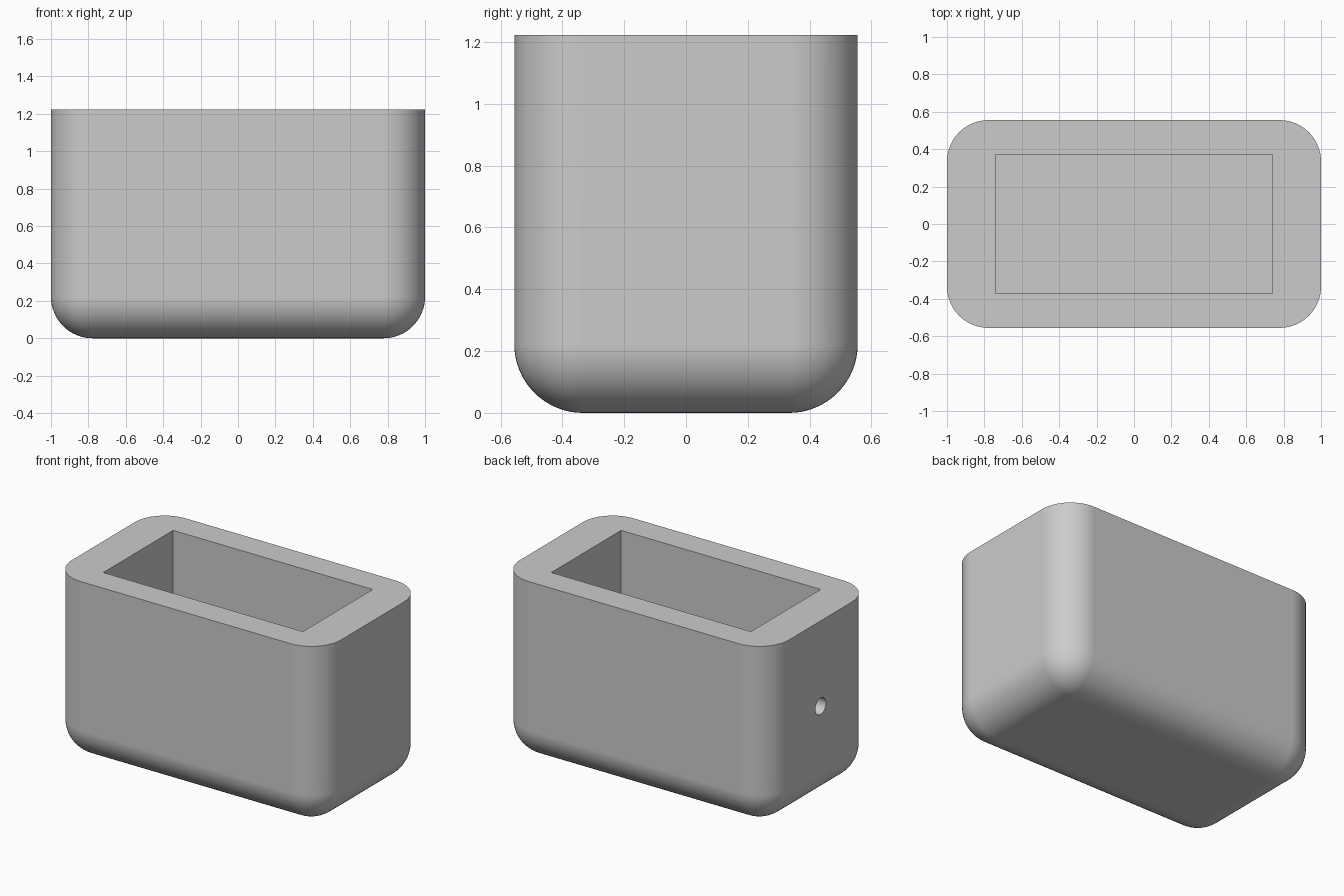
import bpy
import bmesh
import math
from mathutils import Matrix, Vector

cube = bpy.data.objects.get("Cube")
if cube:
    bpy.data.objects.remove(cube, do_unlink=True)

# Overall sizes
LENGTH, DEPTH, HEIGHT = 2.0, 1.111, 1.222
RADIUS = 0.222
POCKET_LENGTH, POCKET_DEPTH, FLOOR = 1.482, 0.741, 0.185
HOLE_RADIUS, HOLE_HEIGHT = 0.056, 0.649

grey = bpy.data.materials.new("plain_grey")
grey.use_nodes = True
colour = (0.6, 0.6, 0.6, 1.0)
grey.diffuse_color = colour
grey.node_tree.nodes["Principled BSDF"].inputs["Base Color"].default_value = colour


def make_object(name, bm):
    mesh = bpy.data.meshes.new(name)
    bm.to_mesh(mesh)
    bm.free()
    mesh.materials.append(grey)
    obj = bpy.data.objects.new(name, mesh)
    bpy.context.collection.objects.link(obj)
    return obj


def box(size, bottom):
    bm = bmesh.new()
    centre = Vector((0, 0, bottom + size[2] / 2))
    bmesh.ops.create_cube(bm, size=1, matrix=Matrix.Translation(centre) @ Matrix.Diagonal((*size, 1)))
    return bm


# Body: block with rounded uprights and underside, flat rim on top
bm = box((LENGTH, DEPTH, HEIGHT), 0)
rounded = [e for e in bm.edges if min(v.co.z for v in e.verts) < HEIGHT / 2]
bmesh.ops.bevel(bm, geom=rounded, offset=RADIUS, segments=16, profile=0.5,
                affect='EDGES', clamp_overlap=False)
body = make_object("box_body", bm)

# Rectangular pocket, open at the top
pocket = make_object("pocket_cutter", box((POCKET_LENGTH, POCKET_DEPTH, HEIGHT), FLOOR))

# Small round hole through the end wall at -x
bm = bmesh.new()
wall_centre = -(LENGTH + POCKET_LENGTH) / 4
bmesh.ops.create_cone(bm, cap_ends=True, segments=40, radius1=HOLE_RADIUS,
                      radius2=HOLE_RADIUS, depth=0.5,
                      matrix=Matrix.Translation((wall_centre, 0, HOLE_HEIGHT))
                      @ Matrix.Rotation(math.pi / 2, 4, 'Y'))
hole = make_object("hole_cutter", bm)

bpy.ops.object.select_all(action='DESELECT')
bpy.context.view_layer.objects.active = body
body.select_set(True)
for cutter in (pocket, hole):
    cut = body.modifiers.new(cutter.name, 'BOOLEAN')
    cut.operation = 'DIFFERENCE'
    cut.solver = 'EXACT'
    cut.object = cutter
    bpy.ops.object.modifier_apply(modifier=cut.name)
    bpy.data.objects.remove(cutter, do_unlink=True)

# Smooth rounding with crisp rim, pocket and hole edges
bpy.ops.object.shade_smooth_by_angle(angle=math.radians(30))
normals = body.modifiers.new("even_normals", 'WEIGHTED_NORMAL')
normals.keep_sharp = True
